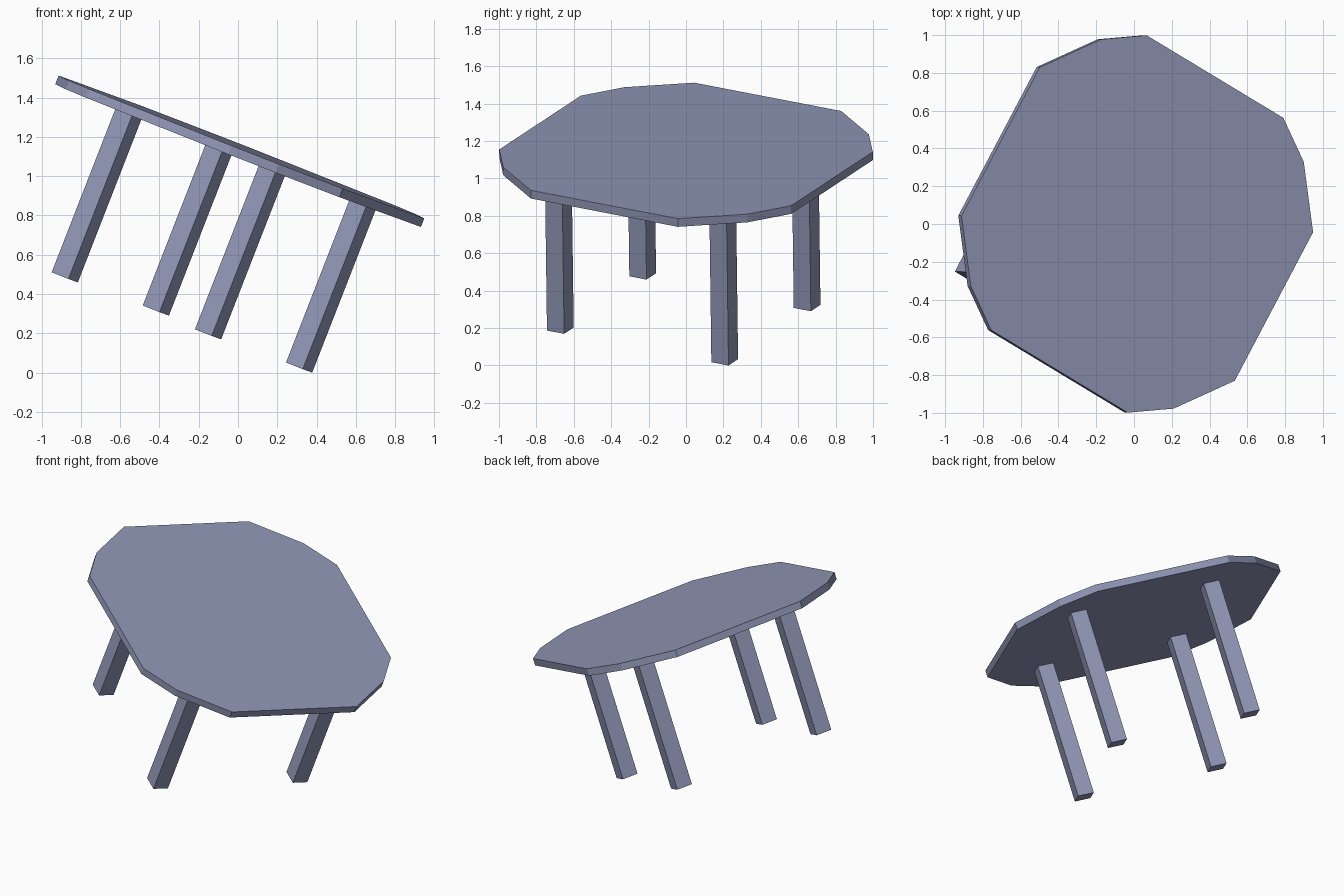
import bpy, bmesh
from math import radians, cos, sin
from mathutils import Matrix, Vector

if "Cube" in bpy.data.objects:
    bpy.data.objects.remove(bpy.data.objects["Cube"])

R = 1.0          # outline radius of the top
THICK = 0.047    # top thickness
DEPTH = 0.942    # top surface to leg ends
LEG = 0.105      # square leg section

# slate blue paint
paint = bpy.data.materials.new("slate_blue")
paint.diffuse_color = (0.28, 0.31, 0.47, 1)
paint.use_nodes = True
paint.node_tree.nodes["Principled BSDF"].inputs["Base Color"].default_value = paint.diffuse_color

# whole table is turned about its own axis, then tipped towards +x
pose = (Matrix.Translation((0.0175, 0, 1.1525))
        @ Matrix.Rotation(radians(21.3), 4, 'Y')
        @ Matrix.Rotation(radians(0.7), 4, 'X')
        @ Matrix.Rotation(radians(-29.3), 4, 'Z'))


def prism(name, outline, z0, z1):
    """Extrude a flat outline from z0 up to z1 and put it in the table's pose."""
    bm = bmesh.new()
    base = bm.faces.new([bm.verts.new((x, y, z0)) for x, y in outline])
    ext = bmesh.ops.extrude_face_region(bm, geom=[base], use_keep_orig=True)
    top = [v for v in ext['geom'] if isinstance(v, bmesh.types.BMVert)]
    bmesh.ops.translate(bm, verts=top, vec=(0, 0, z1 - z0))
    bmesh.ops.recalc_face_normals(bm, faces=bm.faces)
    bm.transform(pose)
    mesh = bpy.data.meshes.new(name)
    bm.to_mesh(mesh)
    bm.free()
    mesh.materials.append(paint)
    obj = bpy.data.objects.new(name, mesh)
    bpy.context.collection.objects.link(obj)
    return obj


# table top: twelve points on a circle, mirrored left and right
half = [-63.5, -48.5, -26.8, 26.8, 48.5, 63.5]
angles = half + [a + 180 for a in half]
rim = [(R * cos(radians(a)), R * sin(radians(a))) for a in angles]
parts = [prism("table_top", rim, -THICK, 0)]

# four square legs, set slightly off centre along the long axis
h = LEG / 2
for sx, side in ((-1, "left"), (1, "right")):
    for sy, end in ((-1, "front"), (1, "back")):
        cx, cy = 0.0485 + sx * 0.45, sy * 0.504
        square = [(cx - h, cy - h), (cx + h, cy - h), (cx + h, cy + h), (cx - h, cy + h)]
        parts.append(prism(f"{end}_{side}_leg", square, -DEPTH, -THICK))

# rest the lowest leg corner on z = 0
low = min(v.co.z for p in parts for v in p.data.vertices)
for p in parts:
    p.data.transform(Matrix.Translation(Vector((0, 0, -low))))
